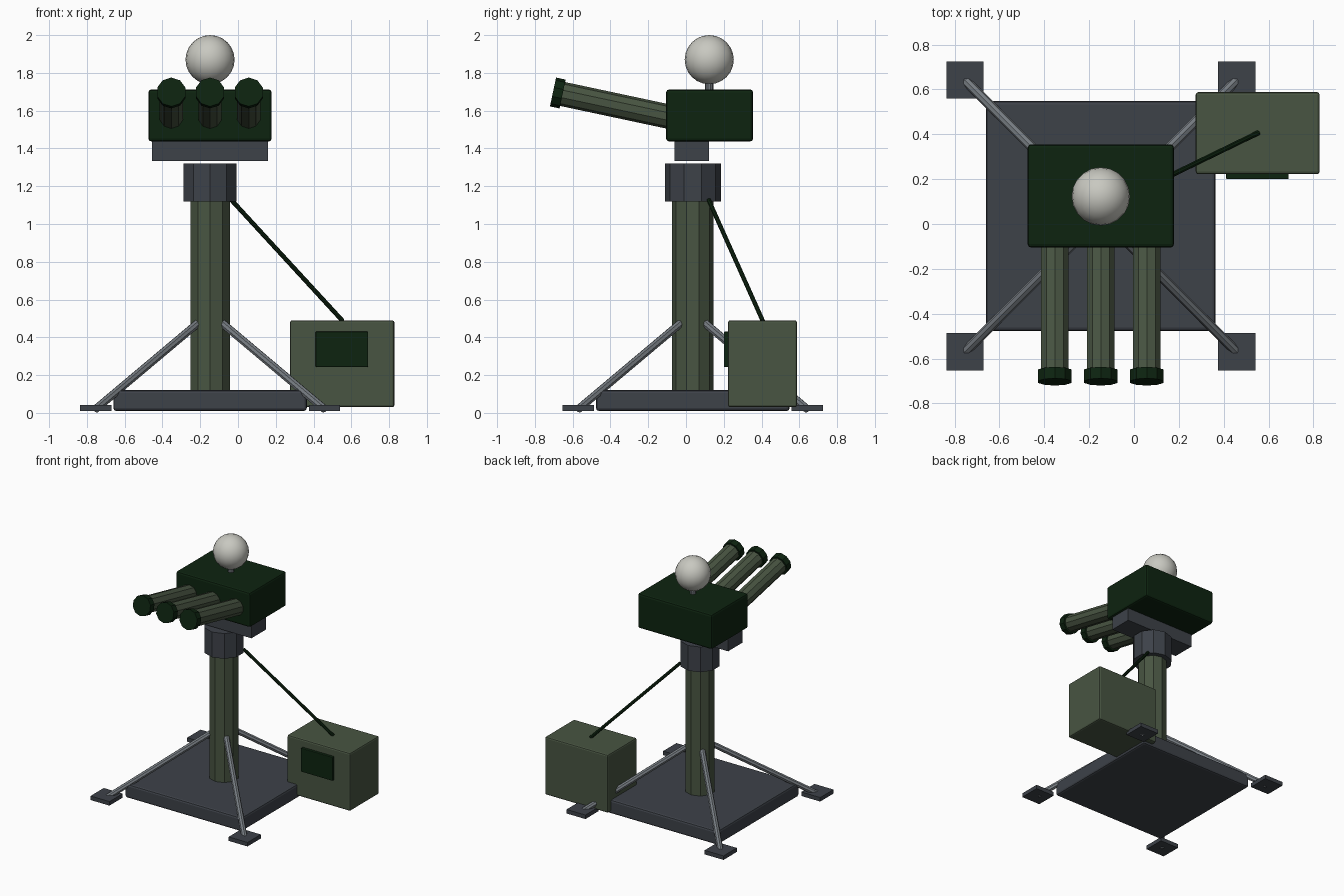
import bpy
from mathutils import Vector

if "Cube" in bpy.data.objects:
    bpy.data.objects.remove(bpy.data.objects["Cube"], do_unlink=True)

CX, CY = -0.148, 0.036  # mast axis


def material(name, r, g, b):
    m = bpy.data.materials.new(name)
    m.use_nodes = True
    m.diffuse_color = (r, g, b, 1)
    m.node_tree.nodes["Principled BSDF"].inputs["Base Color"].default_value = (r, g, b, 1)
    return m


dark_green = material("dark green", 0.004, 0.017, 0.005)
olive = material("olive green", 0.065, 0.09, 0.054)
slate = material("slate grey", 0.047, 0.054, 0.066)
steel = material("steel grey", 0.18, 0.2, 0.22)
pale = material("pale grey", 0.58, 0.58, 0.53)


def finish(name, mat):
    ob = bpy.context.object
    ob.name = name
    ob.data.materials.append(mat)
    return ob


def box(name, mat, low, high, bevel=0.0):
    low, high = Vector(low), Vector(high)
    bpy.ops.mesh.primitive_cube_add(size=1, location=(low + high) / 2)
    ob = finish(name, mat)
    ob.scale = high - low
    bpy.ops.object.transform_apply(location=False, rotation=False, scale=True)
    if bevel:
        mod = ob.modifiers.new("Bevel", "BEVEL")
        mod.width = bevel
        mod.segments = 2
    return ob


def rod(name, mat, start, end, radius, sides=10):
    start, end = Vector(start), Vector(end)
    axis = end - start
    bpy.ops.mesh.primitive_cylinder_add(vertices=sides, radius=radius, depth=axis.length,
                                        location=(start + end) / 2)
    ob = finish(name, mat)
    ob.rotation_mode = "QUATERNION"
    ob.rotation_quaternion = Vector((0, 0, 1)).rotation_difference(axis)
    return ob


# Base plate with four braced feet
box("base_plate", slate, (CX - 0.512, CY - 0.512, 0.01), (CX + 0.512, CY + 0.512, 0.12), 0.015)
for side, sx in (("right", -1), ("left", 1)):
    for end, sy in (("front", -1), ("back", 1)):
        fx, fy = CX + sx * 0.606, CY + sy * 0.606
        box(f"foot_{end}_{side}", slate, (fx - 0.083, fy - 0.083, 0.01), (fx + 0.083, fy + 0.083, 0.042))
        rod(f"brace_{end}_{side}", steel, (CX + sx * 0.068, CY + sy * 0.068, 0.472),
            (fx, fy, 0.02), 0.022, 8)

# Mast, collar and mounting bracket
rod("mast", olive, (CX, CY, 0.11), (CX, CY, 1.14), 0.11)
rod("collar", slate, (CX, CY, 1.12), (CX, CY, 1.32), 0.148)
box("bracket", slate, (CX - 0.308, -0.06, 1.333), (CX + 0.308, 0.123, 1.445))

# Launcher head with three raised tubes
box("head", dark_green, (CX - 0.326, -0.105, 1.437), (CX + 0.326, 0.355, 1.712), 0.015)
breech = Vector((0, 0.0, 1.549))
tip = Vector((0, -0.704, 1.699))
lip = tip.lerp(breech, 0.072)
for i, name in enumerate(("right", "middle", "left")):
    shift = Vector((CX + (i - 1) * 0.205, 0, 0))
    rod(f"tube_{name}", olive, breech + shift, lip + shift, 0.0645)
    rod(f"tube_cap_{name}", dark_green, lip + shift, tip + shift, 0.078)

# Sensor ball on a short stem
rod("sensor_stem", steel, (CX, 0.123, 1.69), (CX, 0.123, 1.78), 0.022)
bpy.ops.mesh.primitive_uv_sphere_add(segments=20, ring_count=12, radius=0.13, location=(CX, 0.123, 1.87))
finish("sensor_ball", pale)
bpy.ops.object.shade_smooth()

# Control box with panel and cable
box("control_box", olive, (0.275, 0.222, 0.03), (0.828, 0.588, 0.49), 0.012)
box("control_panel", dark_green, (0.411, 0.2, 0.243), (0.689, 0.23, 0.43), 0.004)
rod("cable", dark_green, (-0.035, 0.12, 1.127), (0.553, 0.406, 0.488), 0.012, 8)
